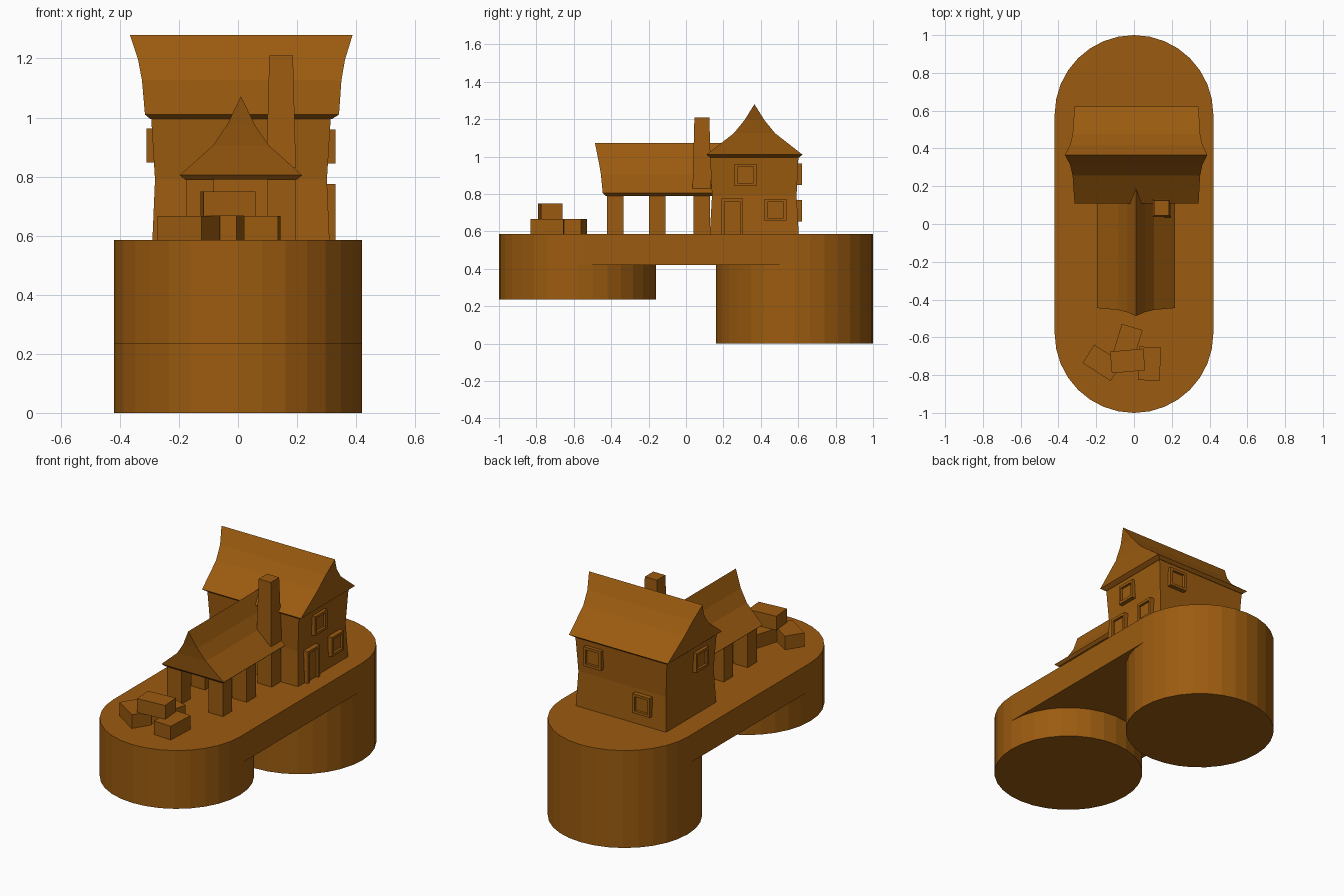
import bpy, bmesh, math
from mathutils import Matrix, Vector

if "Cube" in bpy.data.objects:
    bpy.data.objects.remove(bpy.data.objects["Cube"])

clay = bpy.data.materials.new("brown_clay")
clay.diffuse_color = (0.33, 0.105, 0.005, 1)
clay.use_nodes = True
clay.node_tree.nodes["Principled BSDF"].inputs["Base Color"].default_value = clay.diffuse_color

DECK_Z = 0.585   # top of the platform
R = 0.42         # radius of the rounded ends
END = 0.58       # y of the end centres


def finish(bm, name):
    bmesh.ops.remove_doubles(bm, verts=bm.verts, dist=1e-5)
    bmesh.ops.recalc_face_normals(bm, faces=bm.faces)
    me = bpy.data.meshes.new(name)
    bm.to_mesh(me)
    bm.free()
    me.materials.append(clay)
    ob = bpy.data.objects.new(name, me)
    bpy.context.collection.objects.link(ob)
    return ob


def loft(name, rings):
    """Skin a stack of closed rings of equal length, capping both ends."""
    bm = bmesh.new()
    rows = [[bm.verts.new(p) for p in ring] for ring in rings]
    n = len(rows[0])
    for a, b in zip(rows, rows[1:]):
        for i in range(n):
            j = (i + 1) % n
            bm.faces.new((a[i], a[j], b[j], b[i]))
    bm.faces.new(rows[0])
    if (rows[-1][0].co - rows[-1][1].co).length > 1e-4 and \
       (rows[-1][1].co - rows[-1][2].co).length > 1e-4:
        bm.faces.new(rows[-1])
    return finish(bm, name)


def rect(x0, x1, y0, y1, z):
    return [(x0, y0, z), (x1, y0, z), (x1, y1, z), (x0, y1, z)]


def arc(cy, start, steps):
    return [(R * math.cos(start + math.tau * i / 32),
             cy + R * math.sin(start + math.tau * i / 32)) for i in range(steps)]


def prism(name, outline, z0, z1):
    return loft(name, [[(x, y, z) for x, y in outline] for z in (z0, z1)])


def box(name, size, loc, turn=0.0):
    bm = bmesh.new()
    bmesh.ops.create_cube(bm, size=1, matrix=Matrix.Translation(loc)
                          @ Matrix.Rotation(math.radians(turn), 4, 'Z')
                          @ Matrix.Diagonal((*size, 1)))
    return finish(bm, name)


def frame(name, face_point, turn, width, height):
    """Framed opening whose front faces +x before turning."""
    bm = bmesh.new()
    depth = 0.05
    bmesh.ops.create_cube(bm, size=1, matrix=Matrix.Translation((-depth / 2, 0, 0))
                          @ Matrix.Diagonal((depth, width, height, 1)))
    front = max(bm.faces, key=lambda f: f.calc_center_median().x)
    bmesh.ops.inset_region(bm, faces=[front], thickness=0.022)
    bmesh.ops.inset_region(bm, faces=[front], thickness=0.0005, depth=0)
    bmesh.ops.translate(bm, verts=front.verts, vec=Vector((-0.014, 0, 0)))
    bm.transform(Matrix.Translation(face_point) @ Matrix.Rotation(math.radians(turn), 4, 'Z'))
    return finish(bm, name)


# Platform: rounded deck on a tall rear drum and a raised front drum
prism("deck", arc(END, 0, 17) + arc(-END, math.pi, 17), 0.42, DECK_Z)
prism("rear_drum", arc(END, 0, 32), 0.0, 0.42)
prism("front_drum", arc(-END, 0, 32), 0.235, 0.42)

# House walls, slightly pinched at mid height
loft("house_walls", [rect(0.01 - hx, 0.01 + hx, 0.365 - hy, 0.365 + hy, z) for hx, hy, z in
                     ((0.300, 0.238, 0.58), (0.291, 0.226, 0.79), (0.304, 0.236, 1.0))])

# Main roof, ridge along x, curved slopes and flared gables
loft("main_roof", [rect(x0, x1, 0.366 - h, 0.366 + h, z) for h, z, x0, x1 in
                   ((0.238, 0.995, -0.297, 0.318), (0.257, 1.01, -0.315, 0.342),
                    (0.110, 1.125, -0.325, 0.350), (0.053, 1.195, -0.338, 0.362),
                    (0.0, 1.28, -0.366, 0.388))])

# Porch roof, ridge along y, running into the main roof
loft("porch_roof", [rect(0.01 - h, 0.01 + h, y0, y1, z) for h, z, y0, y1 in
                    ((0.19, 0.79, -0.43, 0.2), (0.207, 0.805, -0.445, 0.2),
                     (0.095, 0.905, -0.455, 0.2), (0.047, 0.975, -0.467, 0.25),
                     (0.0, 1.072, -0.487, 0.3))])

# Porch posts in two rows
for side, x in (("left", -0.128), ("right", 0.148)):
    for i, y in enumerate((-0.378, -0.153, 0.085)):
        box(f"porch_post_{side}_{i + 1}", (0.095, 0.088, 0.22), (x, y, 0.69))

# Tapered chimney
loft("chimney", [rect(0.146 - h, 0.146 + h, 0.085 - h, 0.085 + h, z)
                 for h, z in ((0.05, 0.83), (0.04, 1.21))])

# Door and windows
frame("door", (0.33, 0.248, 0.67), 0, 0.115, 0.21)
WIN = 0.116
frame("window_right_upper", (0.33, 0.318, 0.902), 0, WIN, WIN)
frame("window_right_lower", (0.33, 0.478, 0.715), 0, WIN, WIN)
frame("window_left", (-0.31, 0.285, 0.905), 180, WIN, WIN)
frame("window_back_upper", (0.19, 0.62, 0.905), 90, WIN, WIN)
frame("window_back_lower", (-0.135, 0.62, 0.71), 90, WIN, WIN)

# Heap of crates on the front of the deck
for i, (x, y, z, turn) in enumerate(((-0.167, -0.735, 0.625, -32.7), (0.082, -0.74, 0.625, 87),
                                     (-0.035, -0.63, 0.625, 73.3), (-0.034, -0.725, 0.708, 5))):
    box(f"crate_{i + 1}", (0.177, 0.115, 0.084), (x, y, z), turn)
